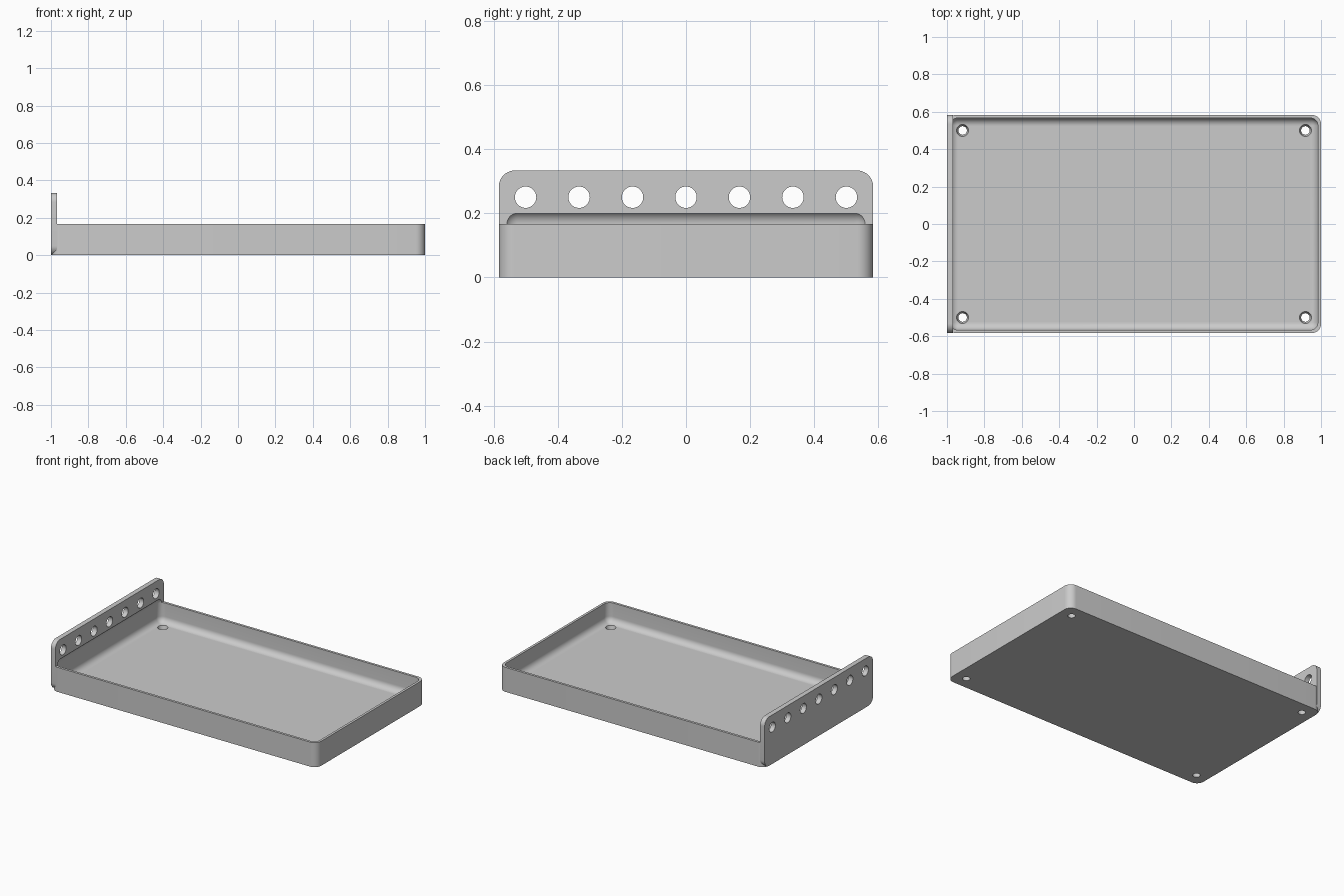
import bpy, bmesh, math
from mathutils import Matrix, Vector

if "Cube" in bpy.data.objects:
    bpy.data.objects.remove(bpy.data.objects["Cube"], do_unlink=True)

MM = 1 / 60  # the tray is 120 x 70 x 20 small units
SEGMENTS = 10

grey = bpy.data.materials.new("light grey")
grey.use_nodes = True
colour = (0.6, 0.6, 0.6, 1)
grey.diffuse_color = colour
grey.node_tree.nodes["Principled BSDF"].inputs["Base Color"].default_value = colour


def finish(bm, name):
    mesh = bpy.data.meshes.new(name)
    bmesh.ops.recalc_face_normals(bm, faces=bm.faces)
    bm.to_mesh(mesh)
    bm.free()
    mesh.materials.append(grey)
    obj = bpy.data.objects.new(name, mesh)
    bpy.context.collection.objects.link(obj)
    return obj


def rounded_box(name, low, high, radius, axis=None):
    """Box with edges along one axis rounded, or all edges if axis is None."""
    low, high = Vector(low) * MM, Vector(high) * MM
    bm = bmesh.new()
    bmesh.ops.create_cube(bm, size=1)
    bmesh.ops.scale(bm, vec=high - low, verts=bm.verts)
    bmesh.ops.translate(bm, vec=(low + high) / 2, verts=bm.verts)
    edges = [e for e in bm.edges if axis is None or
             abs((e.verts[0].co - e.verts[1].co).normalized()[axis]) > 0.9]
    bmesh.ops.bevel(bm, geom=edges, offset=radius * MM, segments=SEGMENTS,
                    profile=0.5, affect='EDGES')
    return finish(bm, name)


def cone_cutters(name, centres, r1, r2, depth, rotation):
    bm = bmesh.new()
    for c in centres:
        bmesh.ops.create_cone(bm, cap_ends=True, segments=40, radius1=r1 * MM,
                              radius2=r2 * MM, depth=depth * MM,
                              matrix=Matrix.Translation(Vector(c) * MM) @ rotation)
    return finish(bm, name)


def combine(target, other, operation):
    mod = target.modifiers.new(operation, 'BOOLEAN')
    mod.object, mod.operation, mod.solver = other, operation, 'EXACT'
    bpy.context.view_layer.objects.active = target
    bpy.ops.object.modifier_apply(modifier=mod.name)
    bpy.data.objects.remove(other, do_unlink=True)


# Tray body with upright end plate
tray = rounded_box("tray", (-60, -35, 0), (60, 35, 10), 3, axis=2)
end_plate = rounded_box("end_plate", (-60, -35, 0), (-58, 35, 20), 3, axis=0)
combine(tray, end_plate, 'UNION')

# Hollow with rounded corners, biting slightly into the plate
hollow = rounded_box("hollow_cutter", (-59, -34, 2), (59, 34, 12.5), 2.5)
combine(tray, hollow, 'DIFFERENCE')

# Row of holes through the plate
row = cone_cutters("plate_hole_cutter", [(-59, 10 * i, 15) for i in range(-3, 4)],
                   2, 2, 6, Matrix.Rotation(math.pi / 2, 4, 'Y'))
combine(tray, row, 'DIFFERENCE')

# Tapered screw holes in the floor corners
screws = cone_cutters("screw_hole_cutter",
                      [(55 * sx, 30 * sy, 1) for sx in (-1, 1) for sy in (-1, 1)],
                      1.1, 2.2, 4, Matrix.Identity(4))
combine(tray, screws, 'DIFFERENCE')

# Smooth fillets, crisp rims
bpy.ops.object.select_all(action='DESELECT')
tray.select_set(True)
bpy.context.view_layer.objects.active = tray
bpy.ops.object.shade_smooth_by_angle(angle=math.radians(30))
